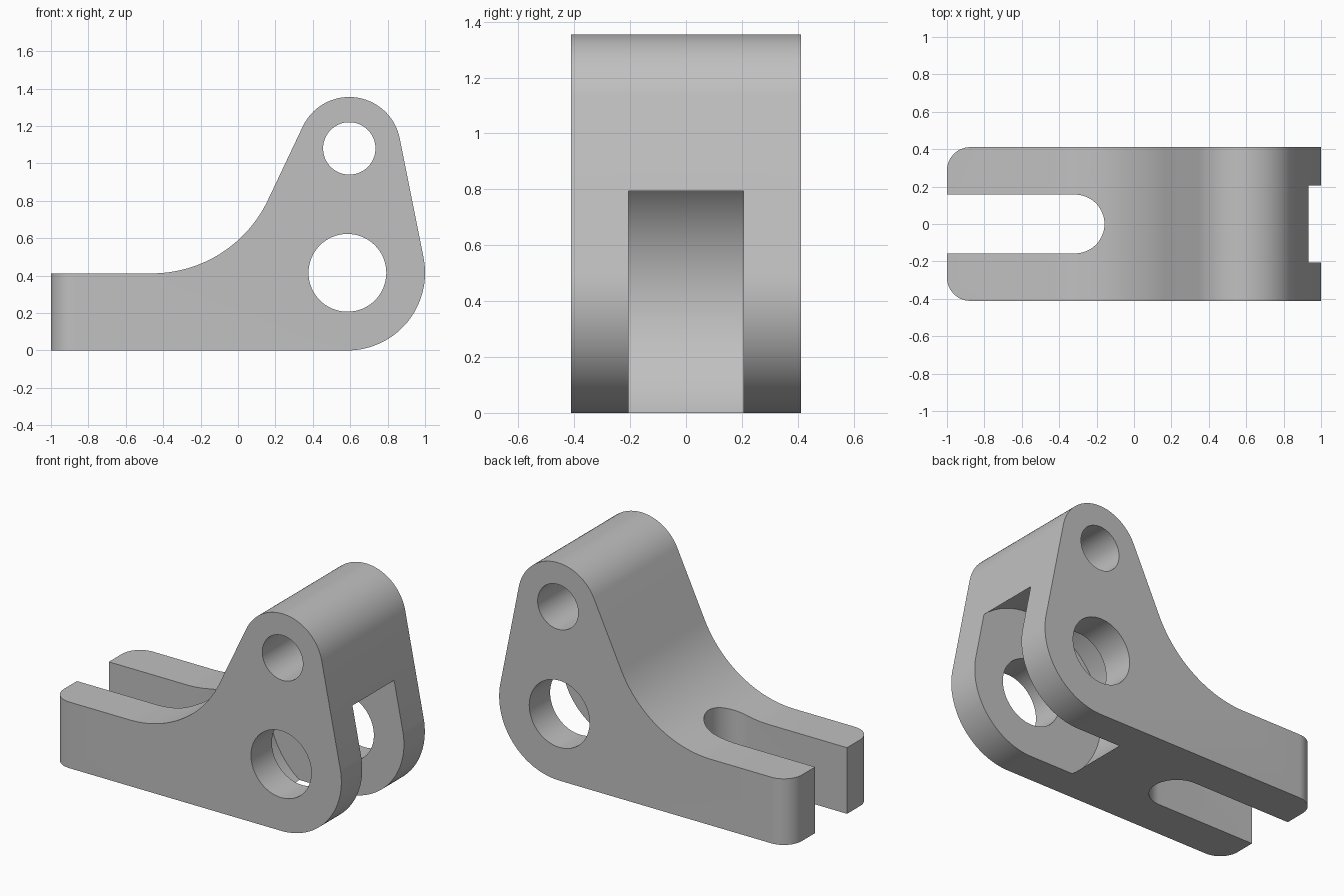
import bpy, bmesh
from math import sin, cos, pi, radians, atan2, asin, hypot
from mathutils import Vector

cube = bpy.data.objects.get("Cube")
if cube:
    bpy.data.objects.remove(cube, do_unlink=True)

# Main dimensions
HALF = 0.411                      # half of the body width
PIVOT, PIVOT_R = (0.585, 0.415), 0.415
EYE, EYE_R = (0.595, 1.08), 0.275
SLOPE = radians(64.6)             # lean of the neck
FOOT_H, SWEEP_X, SWEEP_R = 0.412, -0.46, 0.686

grey = bpy.data.materials.new("plain grey")
grey.use_nodes = True
colour = (0.53, 0.53, 0.53, 1)
grey.diffuse_color = colour
grey.node_tree.nodes["Principled BSDF"].inputs["Base Color"].default_value = colour


def arc(centre, radius, start, end, steps):
    """Points along an arc, angles in radians."""
    angles = [start + (end - start) * i / steps for i in range(steps + 1)]
    return [(centre[0] + radius * cos(a), centre[1] + radius * sin(a)) for a in angles]


def prism(name, outline, axis, low, high):
    """Extrude a closed outline along y (outline is x, z) or z (outline is x, y)."""
    bm = bmesh.new()
    place = (lambda u, v: (u, low, v)) if axis == "y" else (lambda u, v: (u, v, low))
    face = bm.faces.new([bm.verts.new(place(u, v)) for u, v in outline])
    shift = Vector((0, high - low, 0) if axis == "y" else (0, 0, high - low))
    result = bmesh.ops.extrude_face_region(bm, geom=[face])
    moved = [g for g in result["geom"] if isinstance(g, bmesh.types.BMVert)]
    bmesh.ops.translate(bm, verts=moved, vec=shift)
    bmesh.ops.recalc_face_normals(bm, faces=bm.faces)
    mesh = bpy.data.meshes.new(name)
    bm.to_mesh(mesh)
    bm.free()
    mesh.materials.append(grey)
    obj = bpy.data.objects.new(name, mesh)
    bpy.context.collection.objects.link(obj)
    return obj


def cut(target, cutter):
    """Subtract the cutter, then discard it."""
    cutter.hide_render = True
    mod = target.modifiers.new("cut", "BOOLEAN")
    mod.operation, mod.solver, mod.object = "DIFFERENCE", "EXACT", cutter
    bpy.context.view_layer.objects.active = target
    bpy.ops.object.modifier_apply(modifier=mod.name)
    bpy.data.objects.remove(cutter, do_unlink=True)


# Side profile: flat foot, round heel, sloped back, round eye, sweeping neck
dx, dz = EYE[0] - PIVOT[0], EYE[1] - PIVOT[1]
back = atan2(dz, dx) - pi / 2 + asin((PIVOT_R - EYE_R) / hypot(dx, dz))
profile = [(-1, 0)]
profile += arc(PIVOT, PIVOT_R, -pi / 2, back, 32)
profile += arc(EYE, EYE_R, back, SLOPE + pi / 2, 36)
profile += arc((SWEEP_X, FOOT_H + SWEEP_R), SWEEP_R, SLOPE - pi / 2, -pi / 2, 32)
profile += [(-1, FOOT_H)]
bracket = prism("bracket", profile, "y", -HALF, HALF)

# Rounded outer corners at the end of the foot
bm = bmesh.new()
bm.from_mesh(bracket.data)
corners = [e for e in bm.edges
           if all(v.co.x < -0.99 for v in e.verts)
           and abs(e.verts[0].co.y - e.verts[1].co.y) < 0.01]
bmesh.ops.bevel(bm, geom=corners, offset=0.125, segments=12, profile=0.5, affect="EDGES")
bm.to_mesh(bracket.data)
bm.free()

# Round pocket between the two arms
cut(bracket, prism("pocket_cutter", arc(PIVOT, 0.515, 0, 2 * pi, 96)[:-1], "y", -0.205, 0.205))

# Pin holes through both arms and the eye
for name, centre, radius in (("pivot_hole", PIVOT, 0.208), ("eye_hole", EYE, 0.14)):
    cut(bracket, prism(name, arc(centre, radius, 0, 2 * pi, 64)[:-1], "y", -1, 1))

# Open slot in the foot
slot = [(-1.5, -0.157)] + arc((-0.315, 0), 0.157, -pi / 2, pi / 2, 32) + [(-1.5, 0.157)]
cut(bracket, prism("slot_cutter", slot, "z", -1, 2))

# Smooth curves with crisp edges
bpy.ops.object.select_all(action="DESELECT")
bracket.select_set(True)
bpy.context.view_layer.objects.active = bracket
bpy.ops.object.shade_smooth_by_angle(angle=radians(25))
